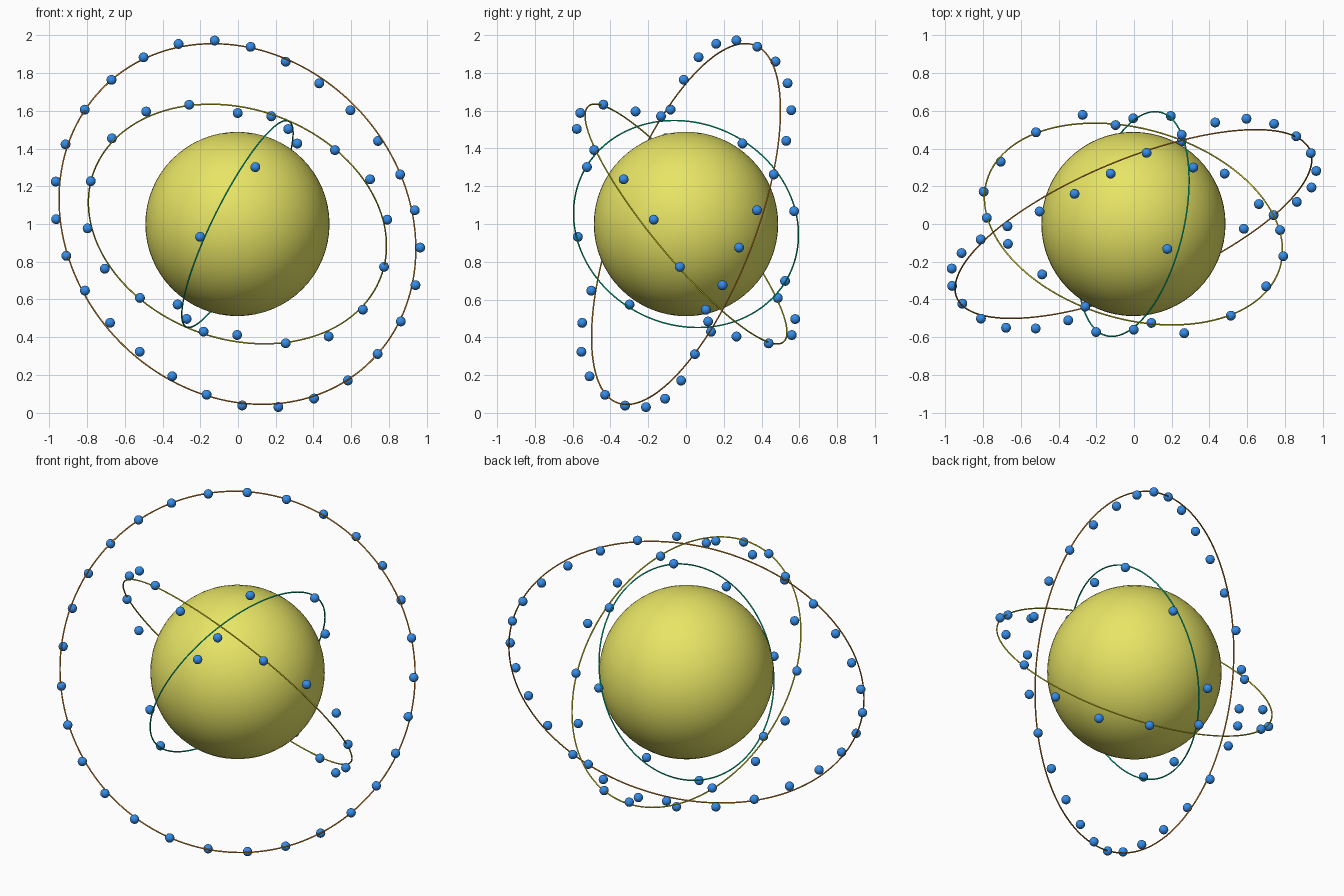
import bpy
import math
from mathutils import Vector

cube = bpy.data.objects.get("Cube")
if cube:
    bpy.data.objects.remove(cube, do_unlink=True)

CENTER = Vector((-0.003, 0, 1))
BEAD_RADIUS = 0.026
TUBE_RADIUS = 0.004
WOBBLE = 0.068  # beads weave three times above and below their ring


def material(name, rgb):
    mat = bpy.data.materials.new(name)
    mat.use_nodes = True
    mat.diffuse_color = (*rgb, 1)
    mat.node_tree.nodes["Principled BSDF"].inputs["Base Color"].default_value = (*rgb, 1)
    return mat


def finish(name, mat):
    obj = bpy.context.object
    obj.name = obj.data.name = name
    obj.data.materials.append(mat)
    bpy.ops.object.shade_smooth()
    return obj


yellow = material("soft_yellow", (0.8, 0.78, 0.13))
blue = material("bead_blue", (0.035, 0.26, 0.8))
brown = material("ring_orange", (0.9, 0.35, 0.03))
olive = material("ring_yellow", (0.8, 0.75, 0.02))
green = material("ring_green", (0.0, 0.75, 0.4))

# Central ball
bpy.ops.mesh.primitive_uv_sphere_add(segments=64, ring_count=32, radius=0.488, location=CENTER)
finish("core_ball", yellow)

# One bead mesh shared by all beads
bpy.ops.mesh.primitive_uv_sphere_add(segments=20, ring_count=12, radius=BEAD_RADIUS)
first_bead = finish("bead", blue)
bead_mesh = first_bead.data
bpy.data.objects.remove(first_bead, do_unlink=True)


def orbit(name, mat, radius, normal, count, start, phase):
    """A thin tilted ring with evenly spaced, weaving beads."""
    n = Vector(normal).normalized()
    u = Vector((n.y, -n.x, 0)).normalized()
    v = u.cross(n)

    bpy.ops.mesh.primitive_torus_add(
        major_segments=160, minor_segments=8, major_radius=radius,
        minor_radius=TUBE_RADIUS, location=CENTER,
        rotation=n.to_track_quat('Z', 'Y').to_euler())
    finish(name + "_ring", mat)

    step = math.tau / count
    for i in range(count):
        a = math.radians(start) - step * i
        lift = WOBBLE * math.cos(3 * step * i + math.radians(phase))
        bead = bpy.data.objects.new(f"{name}_bead_{i + 1}", bead_mesh)
        bead.location = CENTER + radius * (u * math.cos(a) + v * math.sin(a)) + n * lift
        bpy.context.collection.objects.link(bead)


# Three orbits, from the outside in
orbit("outer", brown, 1.014, (-0.362, 0.870, -0.335), 29, 90.5, -137)
orbit("middle", olive, 0.81, (0.222, 0.751, 0.621), 18, 98.6, 84)
orbit("inner", green, 0.609, (-0.875, 0.21, 0.436), 8, 98.2, -20)
